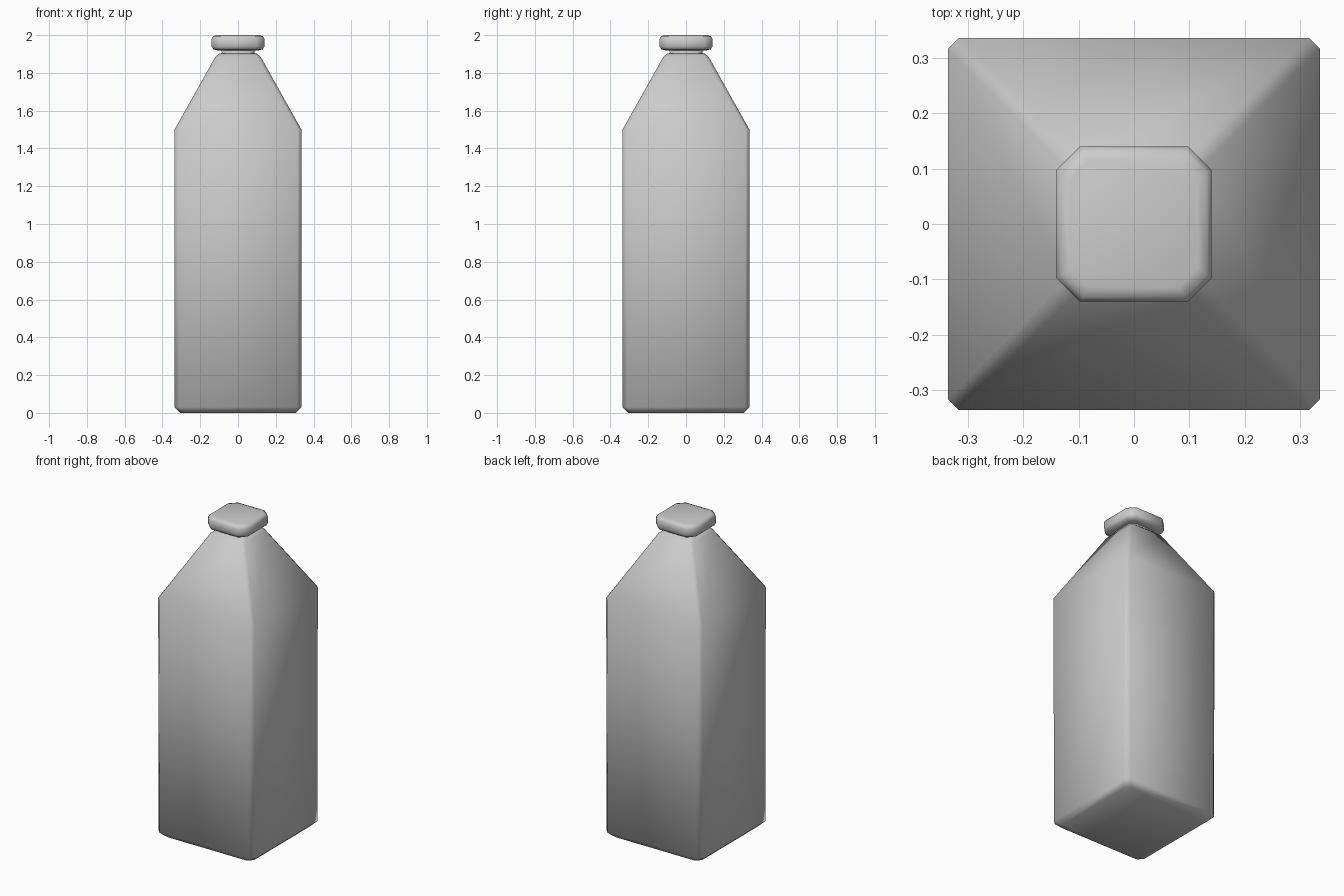
import bpy, bmesh

if "Cube" in bpy.data.objects:
    bpy.data.objects.remove(bpy.data.objects["Cube"])


def ring(bm, half, cut, z):
    """Square loop with chamfered corners."""
    i = half - cut
    pts = [(half, -i), (half, i), (i, half), (-i, half),
           (-half, i), (-half, -i), (-i, -half), (i, -half)]
    return [bm.verts.new((x, y, z)) for x, y in pts]


def loft(name, profile):
    """Skin a list of (half width, corner cut, height) and close both ends."""
    bm = bmesh.new()
    rings = [ring(bm, *p) for p in profile]
    for a, b in zip(rings, rings[1:]):
        for k in range(8):
            n = (k + 1) % 8
            bm.faces.new((a[k], a[n], b[n], b[k]))
    bm.faces.new(rings[0][::-1])
    bm.faces.new(rings[-1])
    bmesh.ops.recalc_face_normals(bm, faces=bm.faces)
    for f in bm.faces:
        f.smooth = True
    mesh = bpy.data.meshes.new(name)
    bm.to_mesh(mesh)
    bm.free()
    obj = bpy.data.objects.new(name, mesh)
    bpy.context.collection.objects.link(obj)
    return obj


# Square body with tapered shoulders
loft("bottle_body", [
    (0.305, 0.03, 0.0),
    (0.336, 0.025, 0.03),
    (0.336, 0.02, 1.5),
    (0.12, 0.02, 1.885),
    (0.10, 0.03, 1.902),
])

# Narrow neck under the cap
loft("bottle_neck", [
    (0.10, 0.03, 1.895),
    (0.085, 0.025, 1.91),
    (0.095, 0.03, 1.925),
])

# Rounded square cap
loft("bottle_cap", [
    (0.105, 0.03, 1.918),
    (0.132, 0.04, 1.925),
    (0.14, 0.042, 1.94),
    (0.14, 0.042, 1.98),
    (0.132, 0.04, 1.994),
    (0.115, 0.035, 2.0),
])
